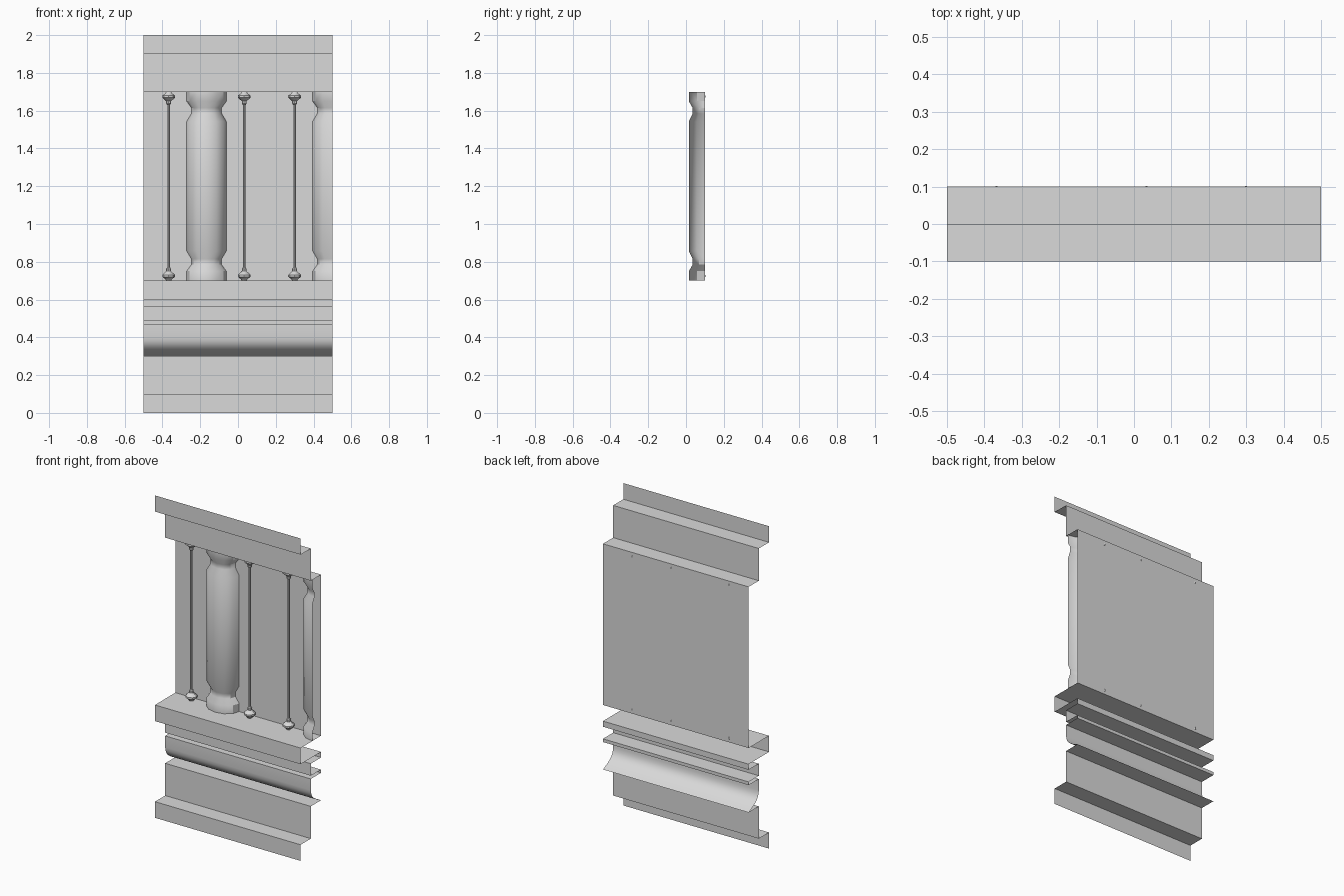
import bpy, bmesh, math

cube = bpy.data.objects.get("Cube")
if cube:
    bpy.data.objects.remove(cube, do_unlink=True)

# Single plaster grey
stone = bpy.data.materials.new("light_grey_stone")
stone.use_nodes = True
GREY = (0.7, 0.7, 0.7, 1)
stone.diffuse_color = GREY
stone.node_tree.nodes["Principled BSDF"].inputs["Base Color"].default_value = GREY


def grid_object(name, rows):
    """Bridge equal rows of points into an open sheet, smooth except at creases."""
    bm = bmesh.new()
    rows = [[bm.verts.new(p) for p in row] for row in rows]
    for a, b in zip(rows, rows[1:]):
        for i in range(len(a) - 1):
            bm.faces.new((a[i], a[i + 1], b[i + 1], b[i]))
    mesh = bpy.data.meshes.new(name)
    bm.to_mesh(mesh)
    bm.free()
    for p in mesh.polygons:
        p.use_smooth = True
    mesh.set_sharp_from_angle(angle=math.radians(32))
    mesh.materials.append(stone)
    obj = bpy.data.objects.new(name, mesh)
    bpy.context.collection.objects.link(obj)
    return obj


def lathe(name, x, y, profile, start, end, steps, depth=1.0):
    """Turn a (radius, height) profile through an arc in degrees."""
    angles = [math.radians(start + (end - start) * i / steps) for i in range(steps + 1)]
    return grid_object(name, [[(x + r * math.cos(a), y + depth * r * math.sin(a), z)
                               for a in angles] for r, z in profile])


def mirrored(half):
    """Repeat a lower half profile about the middle of the panel."""
    return half + [(r, 2.4 - z) for r, z in reversed(half)]


# Wall sheet: cornice, frieze, recessed panel, ledge, mouldings and plinth (y, z)
BACK, MID, FRONT = 0.1, 0.0, -0.1
wall = [(FRONT, 2), (FRONT, 1.9), (MID, 1.9), (MID, 1.7), (BACK, 1.7), (BACK, 0.7),
        (FRONT, 0.7), (FRONT, 0.6), (BACK, 0.6), (BACK, 0.565), (MID, 0.565),
        (MID, 0.49), (BACK, 0.49), (BACK, 0.47), (MID, 0.47), (MID, 0.4),
        (0.003, 0.38), (0.009, 0.364), (0.02, 0.348), (0.036, 0.334),
        (0.055, 0.322), (0.077, 0.31), (BACK, 0.3),
        (MID, 0.3), (MID, 0.1), (FRONT, 0.1), (FRONT, 0)]
grid_object("moulded_wall", [[(-0.5, y, z), (0.5, y, z)] for y, z in wall])

# Half columns, the second cut at the wall's end
column = mirrored([(0.105, 0.7), (0.105, 0.75), (0.08, 0.785), (0.08, 0.815), (0.105, 0.857)])
lathe("column", -1 / 6, BACK, column, 180, 360, 6, depth=0.81)
lathe("end_column", 0.5, BACK, column, 180, 270, 3, depth=0.81)

# Thin rods with turned ends
rod = mirrored([(0.012, 0.7), (0.02, 0.71), (0.034, 0.72), (0.034, 0.731),
                (0.018, 0.745), (0.013, 0.75), (0.013, 0.763), (0.007, 0.77)])
for i, x in enumerate((-0.367, 0.033, 0.3)):
    lathe(f"rod_{i + 1}", x, 0.068, rod, 0, 360, 8)
